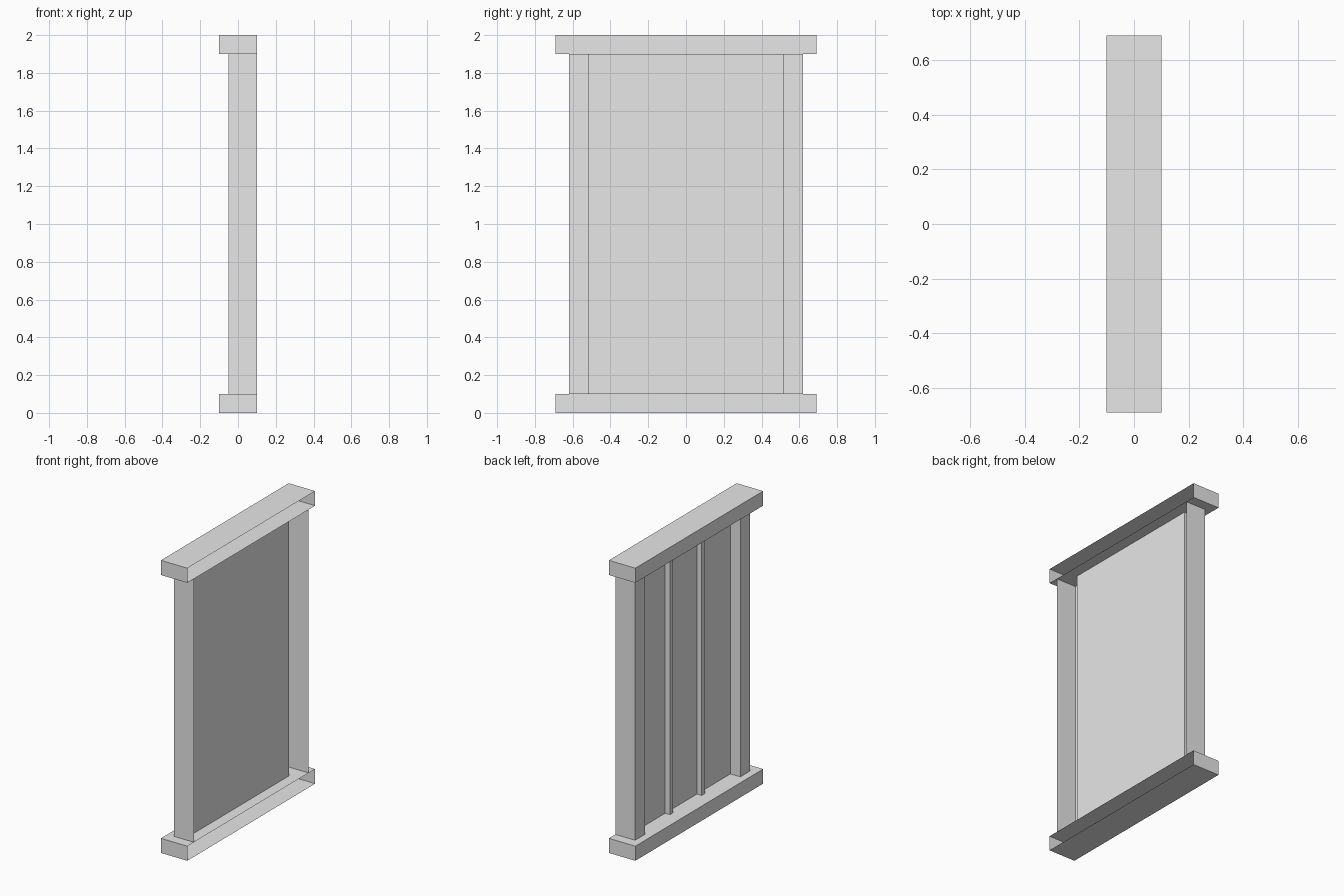
import bpy
import bmesh

cube = bpy.data.objects.get("Cube")
if cube:
    bpy.data.objects.remove(cube, do_unlink=True)

grey = bpy.data.materials.new("light_grey")
grey.use_nodes = True
grey.diffuse_color = (0.8, 0.8, 0.8, 1)
grey.node_tree.nodes["Principled BSDF"].inputs["Base Color"].default_value = (0.8, 0.8, 0.8, 1)

HALF_DEPTH = 0.1                 # rails reach this far each way in x
RAIL_H, HEIGHT = 0.1, 2.0
POST_BACK, PANEL_X = -0.05, 0.025
POST_OUT, POST_IN = 0.62, 0.515


def finish(name, bm):
    mesh = bpy.data.meshes.new(name)
    bm.to_mesh(mesh)
    bm.free()
    mesh.materials.append(grey)
    obj = bpy.data.objects.new(name, mesh)
    bpy.context.collection.objects.link(obj)


def open_box(name, x, y, z):
    """Box between the given ranges, left open on its +x side."""
    bm = bmesh.new()
    bmesh.ops.create_cube(bm, size=1)
    bm.normal_update()
    bmesh.ops.delete(bm, geom=[f for f in bm.faces if f.normal.x > 0.9], context="FACES_ONLY")
    for v in bm.verts:
        v.co = [r[0] if c < 0 else r[1] for c, r in zip(v.co, (x, y, z))]
    finish(name, bm)


def upright_sheet(name, profile):
    """Folded sheet: an xy profile raised between the two rails."""
    bm = bmesh.new()
    low = [bm.verts.new((x, y, RAIL_H)) for x, y in profile]
    high = [bm.verts.new((x, y, HEIGHT - RAIL_H)) for x, y in profile]
    for i in range(len(profile) - 1):
        bm.faces.new((low[i + 1], low[i], high[i], high[i + 1]))
    finish(name, bm)


# Top and bottom rails, hollow from the +x side
for name, z in (("bottom_rail", 0), ("top_rail", HEIGHT - RAIL_H)):
    open_box(name, (-HALF_DEPTH, HALF_DEPTH), (-0.69, 0.69), (z, z + RAIL_H))

# End posts, folded as channels
for name, side in (("front_post", -1), ("back_post", 1)):
    profile = [(HALF_DEPTH, side * POST_OUT), (POST_BACK, side * POST_OUT),
               (POST_BACK, side * POST_IN), (PANEL_X, side * POST_IN)]
    upright_sheet(name, profile if side < 0 else profile[::-1])

# Thin panel between the posts
upright_sheet("panel", [(PANEL_X, -POST_IN), (PANEL_X, POST_IN)])

# Slim battens dividing the panel into thirds
for name, y in (("front_batten", -POST_IN / 3), ("back_batten", POST_IN / 3)):
    open_box(name, (-0.01, PANEL_X), (y - 0.0175, y + 0.0175), (RAIL_H, HEIGHT - RAIL_H))
